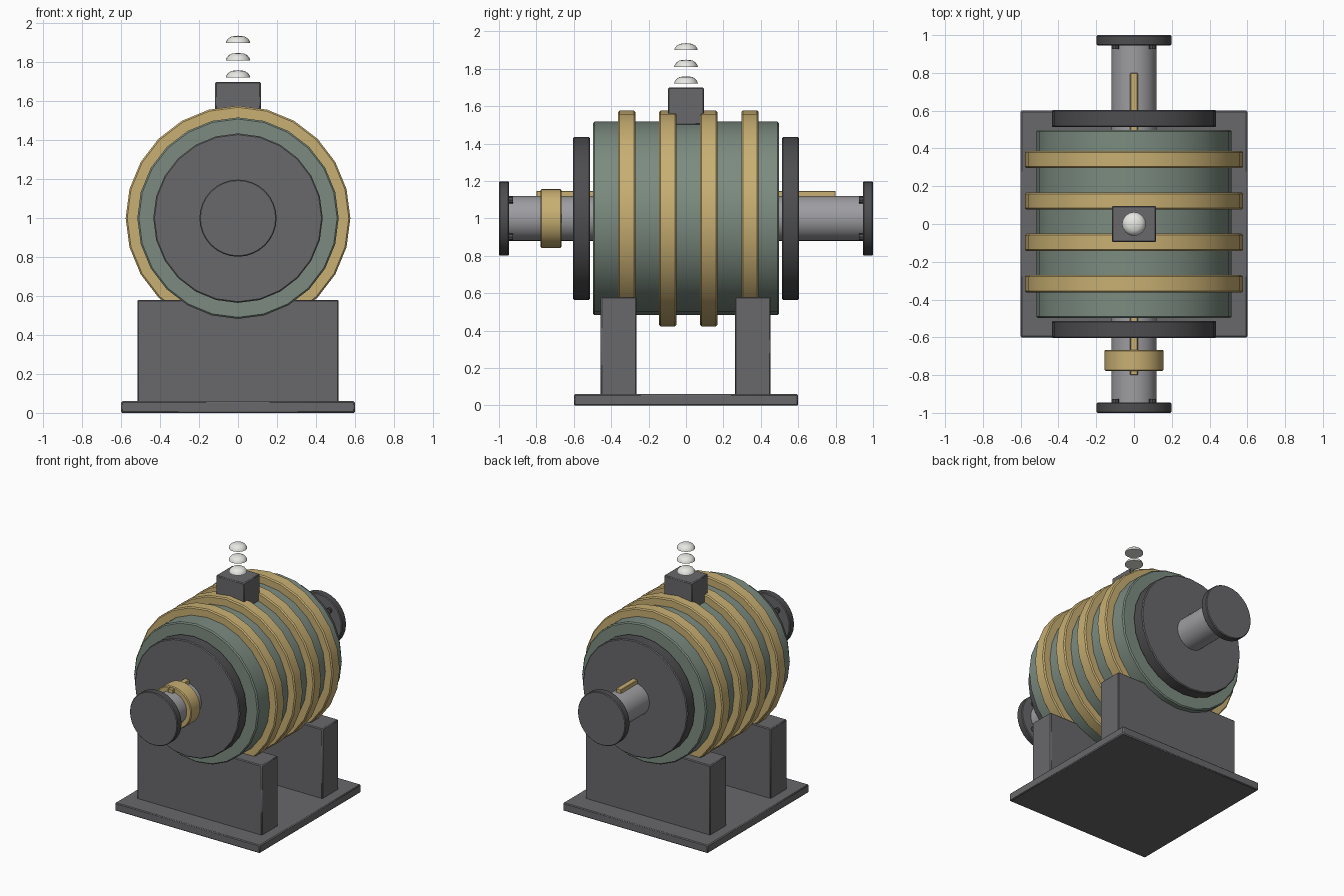
import bpy, bmesh, math

cube = bpy.data.objects.get("Cube")
if cube:
    bpy.data.objects.remove(cube, do_unlink=True)


def material(name, r, g, b):
    m = bpy.data.materials.new(name)
    m.use_nodes = True
    m.diffuse_color = (r, g, b, 1)
    m.node_tree.nodes["Principled BSDF"].inputs["Base Color"].default_value = (r, g, b, 1)
    return m


GREY = material("iron grey", 0.14, 0.14, 0.147)
DARK = material("dark rim grey", 0.075, 0.075, 0.08)
GREEN = material("machine green", 0.2, 0.26, 0.215)
GOLD = material("brass", 0.58, 0.43, 0.17)
STEEL = material("shaft steel", 0.34, 0.34, 0.36)
WHITE = material("porcelain", 0.8, 0.8, 0.77)
AXIS = 1.0


def finish(obj, name, mats, bevel):
    obj.name = name
    for m in mats:
        obj.data.materials.append(m)
    bpy.ops.object.shade_smooth_by_angle(angle=math.radians(30))
    if bevel:
        mod = obj.modifiers.new("edge bevel", 'BEVEL')
        mod.width = bevel
        mod.segments = 1
        mod.limit_method = 'ANGLE'
    return obj


def box(name, lo, hi, mat, bevel=0.006):
    bpy.ops.mesh.primitive_cube_add(size=1, location=[(a + b) / 2 for a, b in zip(lo, hi)])
    obj = bpy.context.object
    for v in obj.data.vertices:
        v.co = [c * (b - a) for c, a, b in zip(v.co, lo, hi)]
    return finish(obj, name, [mat], bevel)


def drum(name, radius, y0, y1, mat, sides=24, bevel=0.006, rim=None, x=0, z=AXIS):
    """Cylinder lying along y, optionally with a differently coloured rim."""
    bpy.ops.mesh.primitive_cylinder_add(vertices=sides, radius=radius, depth=y1 - y0,
                                        location=(x, (y0 + y1) / 2, z),
                                        rotation=(math.pi / 2, 0, 0))
    obj = bpy.context.object
    if rim:
        for p in obj.data.polygons:
            p.material_index = 1 if abs(p.normal.z) < 0.5 else 0
    return finish(obj, name, [mat, rim] if rim else [mat], bevel)


# Base plate and the two cradle supports
box("base_plate", (-0.6, -0.6, 0), (0.6, 0.6, 0.06), GREY)
for name, y in (("front_support", -0.36), ("back_support", 0.357)):
    box(name, (-0.517, y - 0.096, 0.05), (0.517, y + 0.096, 0.58), GREY)

# Main drum and its bands
drum("body", 0.517, -0.498, 0.498, GREEN, bevel=0.008)
for i in range(4):
    y = -0.317 + 0.2195 * i
    drum("band_%d" % (i + 1), 0.577, y - 0.046, y + 0.046, GOLD, bevel=0.008)

# Shaft with its long key and the collar
drum("shaft", 0.12, -0.99, 0.99, STEEL, sides=32, bevel=0)
box("shaft_key", (-0.02, -0.8, 1.06), (0.02, 0.8, 1.147), GOLD, 0.003)
drum("collar", 0.157, -0.778, -0.666, GOLD, sides=32)

# End covers, shaft flanges and flange bolts
for side, s in (("front", -1), ("back", 1)):
    def span(a, b):
        return sorted((s * a, s * b))
    drum(side + "_cover", 0.435, *span(0.513, 0.604), GREY, rim=DARK)
    drum(side + "_flange", 0.198, *span(0.946, 1.0), GREY, sides=32, rim=DARK, bevel=0.005)
    for k in range(4):
        a = math.pi / 4 + k * math.pi / 2
        drum("%s_bolt_%d" % (side, k + 1), 0.019, *span(0.926, 0.96), DARK, sides=8, bevel=0,
             x=0.14 * math.cos(a), z=AXIS + 0.14 * math.sin(a))

# Terminal box on top
box("terminal_box", (-0.117, -0.096, 1.5), (0.117, 0.096, 1.7), GREY)

# Stack of separate insulator domes
DOME = [(0.063, 0), (0.06, 0.011), (0.05, 0.024), (0.034, 0.034)]
for i in range(3):
    bm = bmesh.new()
    rings = []
    for r, h in DOME:
        ring = [bm.verts.new((r * math.cos(t), r * math.sin(t), h))
                for t in (k * math.tau / 16 for k in range(16))]
        rings.append(ring)
    for low, high in zip(rings, rings[1:]):
        for k in range(16):
            n = (k + 1) % 16
            bm.faces.new((low[k], low[n], high[n], high[k]))
    bm.faces.new(rings[0][::-1])
    tip = bm.verts.new((0, 0, 0.038))
    for k in range(16):
        bm.faces.new((rings[-1][k], rings[-1][(k + 1) % 16], tip))
    mesh = bpy.data.meshes.new("insulator")
    bm.to_mesh(mesh)
    bm.free()
    obj = bpy.data.objects.new("insulator", mesh)
    bpy.context.collection.objects.link(obj)
    obj.location.z = 1.722 + 0.0885 * i
    bpy.ops.object.select_all(action='DESELECT')
    obj.select_set(True)
    bpy.context.view_layer.objects.active = obj
    finish(obj, "insulator_%d" % (i + 1), [WHITE], 0)
